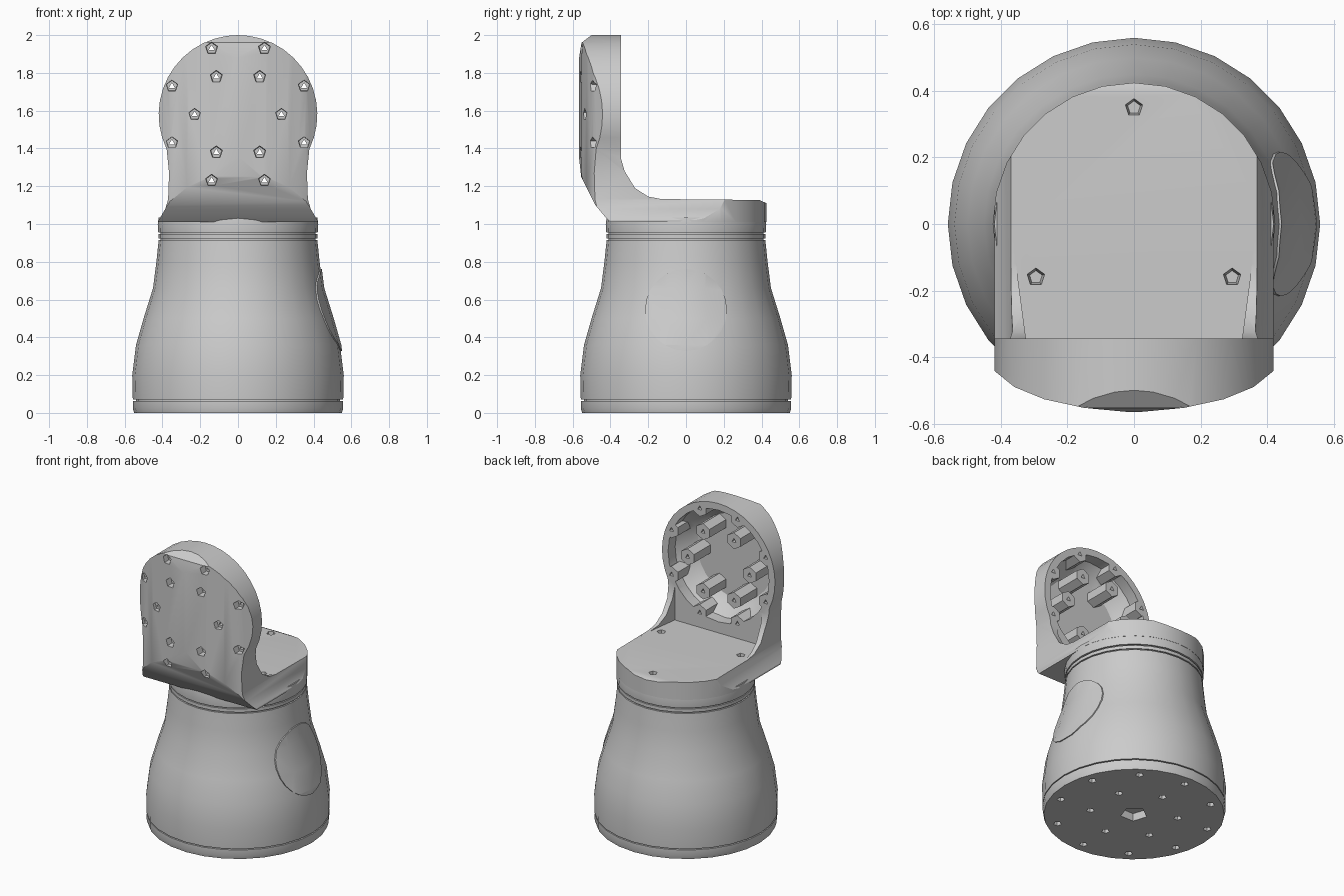
import bpy, bmesh
from math import sin, cos, pi, radians
from mathutils import Matrix

if "Cube" in bpy.data.objects:
    bpy.data.objects.remove(bpy.data.objects["Cube"])

grey = bpy.data.materials.new("light_grey")
grey.use_nodes = True
grey.diffuse_color = (0.6, 0.6, 0.6, 1)
grey.node_tree.nodes["Principled BSDF"].inputs["Base Color"].default_value = grey.diffuse_color


def finish(name, bm):
    bmesh.ops.recalc_face_normals(bm, faces=bm.faces)
    mesh = bpy.data.meshes.new(name)
    bm.to_mesh(mesh)
    bm.free()
    obj = bpy.data.objects.new(name, mesh)
    bpy.context.collection.objects.link(obj)
    mesh.materials.append(grey)
    return obj


def lathe(name, profile, sides=28, matrix=Matrix(), turn=pi / 2):
    """Solid of revolution about z from (radius, height) pairs."""
    bm = bmesh.new()
    rings = []
    for r, z in profile:
        angles = [turn + 2 * pi * i / sides for i in range(sides)]
        rings.append([bm.verts.new(matrix @ Matrix.Translation((r * cos(a), r * sin(a), z)).translation)
                      for a in angles])
    for low, high in zip(rings, rings[1:]):
        for i in range(sides):
            j = (i + 1) % sides
            bm.faces.new((low[i], low[j], high[j], high[i]))
    bm.faces.new(rings[0])
    bm.faces.new(rings[-1])
    return finish(name, bm)


def prism(name, points, place, low, high):
    """Outline extruded from low to high; place maps (u, v, depth) to xyz."""
    bm = bmesh.new()
    ends = [[bm.verts.new(place(u, v, d)) for u, v in points] for d in (low, high)]
    for i in range(len(points)):
        j = (i + 1) % len(points)
        bm.faces.new((ends[0][i], ends[0][j], ends[1][j], ends[1][i]))
    bm.faces.new(ends[0])
    bm.faces.new(ends[1])
    return finish(name, bm)


def boolean(obj, tool, operation="DIFFERENCE"):
    mod = obj.modifiers.new("cut", "BOOLEAN")
    mod.operation, mod.object, mod.solver = operation, tool, "EXACT"
    bpy.context.view_layer.objects.active = obj
    bpy.ops.object.modifier_apply(modifier=mod.name)
    bpy.data.objects.remove(tool)


def mirrored(half):
    """Closes a right-hand outline with its mirror image."""
    return half + [(-x, y) for x, y in reversed(half) if x > 0.001]


def forward(x, z):
    """Places a lathe so its axis points to the front."""
    return Matrix.Translation((x, 0, z)) @ Matrix.Rotation(pi / 2, 4, "X")


# Turned lower body
body_profile = [(0.557, 0.07), (0.56, 0.2), (0.54, 0.36), (0.5, 0.5),
                (0.45, 0.66), (0.432, 0.8), (0.42, 0.916)]
foot = lathe("foot", [(0.55, 0), (0.557, 0.025), (0.557, 0.063)])
body = lathe("body", body_profile)
core = lathe("seam_core", [(0.54, 0.05), (0.54, 0.09), (0.4, 0.6), (0.41, 0.9), (0.41, 0.99)])
band = lathe("neck_band", [(0.42, 0.924), (0.42, 0.946)])
collar = lathe("collar", [(0.422, 0.954), (0.425, 1.0), (0.42, 1.035)])

# Round side button following the body surface
button = lathe("side_button", [(r + 0.007, z) for r, z in body_profile])
side = Matrix.Translation((0, 0, 0.545)) @ Matrix.Rotation(pi / 2, 4, "Y")
boolean(button, lathe("button_cutter", [(0.217, 0.2), (0.217, 0.8)], 24, side), "INTERSECT")

# Upper part: side profile trimmed by the front and plan outlines
side_outline = [(-0.4, 1.01), (-0.43, 1.04), (-0.48, 1.1), (-0.555, 1.25), (-0.566, 1.35),
                (-0.566, 1.88), (-0.553, 1.96), (-0.5, 2.0), (-0.345, 2.0), (-0.345, 1.35),
                (-0.325, 1.28), (-0.27, 1.19), (-0.2, 1.145), (-0.13, 1.132),
                (0.39, 1.127), (0.425, 1.11), (0.425, 1.01)]
upper = prism("head_and_neck", side_outline, lambda y, z, x: (x, y, z), -0.5, 0.5)

front_half = [(0.42, 0.9), (0.42, 1.02), (0.385, 1.08), (0.37, 1.13), (0.365, 1.27)]
front_half += [(0.42 * cos(a), 1.58 + 0.42 * sin(a)) for a in
               [radians(d) for d in range(-26, 91, 9)]]
front_half.append((0, 2.0))
boolean(upper, prism("front_trim", mirrored(front_half), lambda x, z, y: (x, y, z), -1, 1),
        "INTERSECT")

plan_half = [(0, -0.567), (0.15, -0.553), (0.27, -0.527), (0.36, -0.49), (0.422, -0.44),
             (0.422, -0.34)]
plan_half += [(0.425 * cos(a), 0.425 * sin(a)) for a in [pi / 28 * i for i in range(0, 14, 2)]]
plan_half.append((0, 0.425))
boolean(upper, prism("plan_trim", mirrored(plan_half), lambda x, y, z: (x, y, z), 0.5, 2.5),
        "INTERSECT")

# Flat deck between the two side gussets
deck = [(0.365, 0), (0.355, -0.12), (0.325, -0.345)]
boolean(upper, prism("deck_cutter", deck + [(-x, y) for x, y in reversed(deck)],
                     lambda x, y, z: (x, y, z), 1.131, 1.36))

# Hollow back of the head, leaving a post around each hole
half_holes = [(0.14, 1.93), (0.115, 1.78), (0.35, 1.73), (0.23, 1.58),
              (0.35, 1.43), (0.115, 1.38), (0.14, 1.23)]
holes = [(s * x, z) for x, z in half_holes for s in (-1, 1)]
recess = lathe("recess_cutter", [(0.375, 0.2), (0.375, 0.42), (0.31, 0.5), (0.28, 0.52)],
               28, forward(0, 1.58))
for x, z in holes:
    boolean(recess, lathe("post", [(0.055, 0.1), (0.055, 0.6)], 6, forward(x, z)))
boolean(upper, recess)

# Pentagonal sockets on the front with narrow bores through the posts
for x, z in holes:
    depth = 0.46 if abs(x) > 0.3 else 0.51
    boolean(upper, lathe("socket", [(0.03, depth), (0.037, 0.6)], 5, forward(x, z)))
    boolean(upper, lathe("bore", [(0.018, 0.2), (0.018, 0.6)], 3, forward(x, z)))

# Sockets in the deck
for x, y in [(0, 0.35), (-0.295, -0.16), (0.295, -0.16)]:
    spot = Matrix.Translation((x, y, 1.08))
    boolean(upper, lathe("deck_socket", [(0.02, 0), (0.035, 0.1)], 5, spot))

# Holes in the underside
boolean(foot, lathe("centre_hole", [(0.09, -0.1), (0.08, 0.05)], 5))
for count, radius, size in [(6, 0.27, 0.025), (10, 0.48, 0.025)]:
    for i in range(count):
        a = 2 * pi * (i + 0.5) / count
        spot = Matrix.Translation((radius * cos(a), radius * sin(a), 0))
        boolean(foot, lathe("small_hole", [(size, -0.05), (size, 0.04)], 5, spot))

# Smooth curved surfaces, crisp edges
bpy.ops.object.select_all(action="DESELECT")
for obj in (foot, body, core, band, collar, button, upper):
    obj.select_set(True)
bpy.context.view_layer.objects.active = upper
bpy.ops.object.shade_smooth_by_angle(angle=radians(30))
